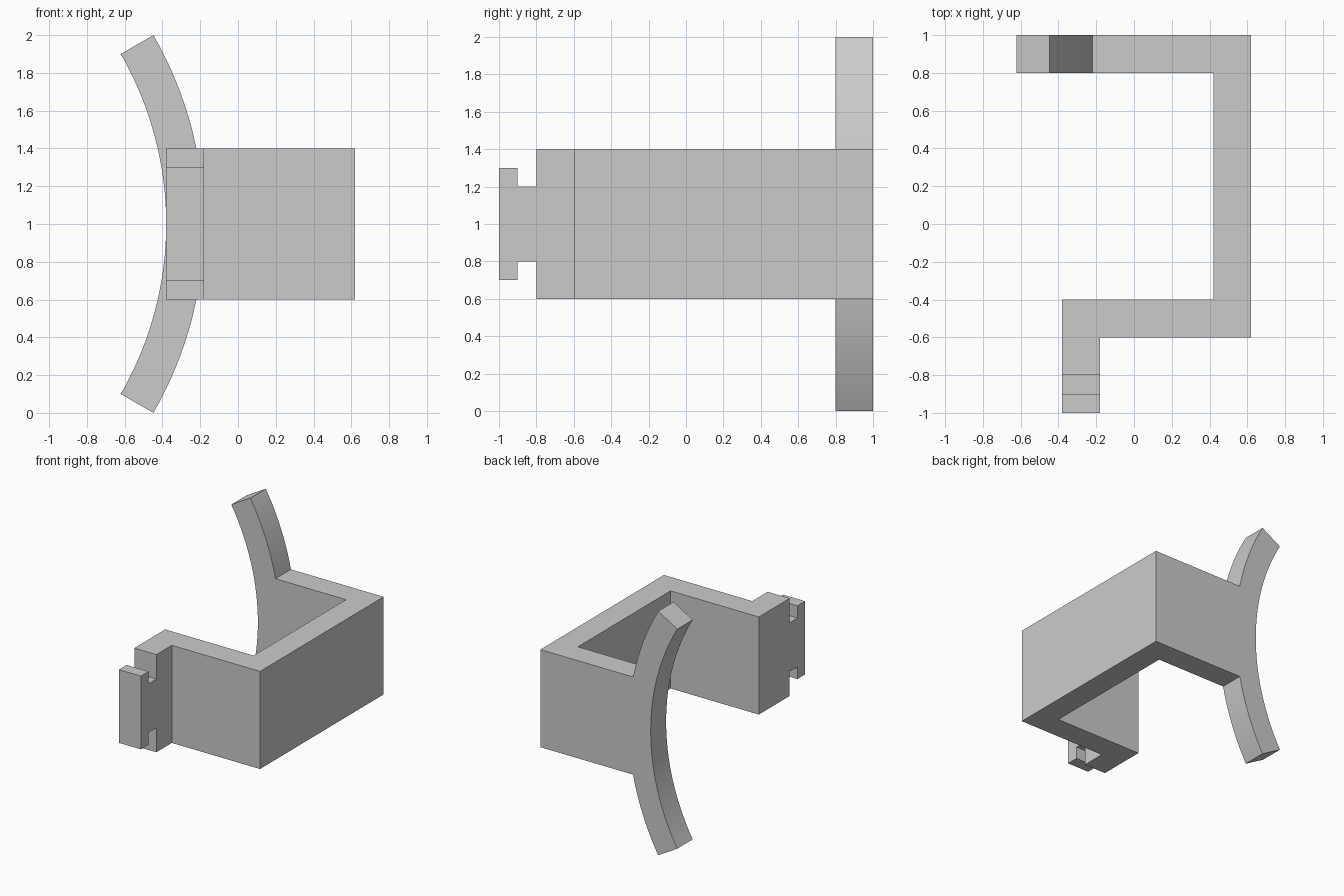
import bpy, bmesh, math
from mathutils import Vector

if "Cube" in bpy.data.objects:
    bpy.data.objects.remove(bpy.data.objects["Cube"])


def prism(name, profile, place, lo, hi):
    """Extrude a 2D profile between lo and hi; place(a, b, depth) gives xyz."""
    bm = bmesh.new()
    face = bm.faces.new([bm.verts.new(place(a, b, lo)) for a, b in profile])
    ext = bmesh.ops.extrude_face_region(bm, geom=[face])
    shift = Vector(place(0, 0, hi)) - Vector(place(0, 0, lo))
    bmesh.ops.translate(bm, vec=shift, verts=[v for v in ext["geom"] if isinstance(v, bmesh.types.BMVert)])
    bmesh.ops.recalc_face_normals(bm, faces=bm.faces)
    mesh = bpy.data.meshes.new(name)
    bm.to_mesh(mesh)
    bm.free()
    obj = bpy.data.objects.new(name, mesh)
    bpy.context.collection.objects.link(obj)
    return obj


def combine(target, other, operation):
    mod = target.modifiers.new(operation, 'BOOLEAN')
    mod.operation, mod.solver, mod.object = operation, 'EXACT', other
    bpy.context.view_layer.objects.active = target
    bpy.ops.object.modifier_apply(modifier=mod.name)
    bpy.data.objects.remove(other)


# Bent strip seen from above: back arm, spine, front arm and tab
plan = [(-0.28, 1), (0.62, 1), (0.62, -0.6), (-0.18, -0.6), (-0.18, -1), (-0.38, -1),
        (-0.38, -0.4), (0.42, -0.4), (0.42, 0.8), (-0.28, 0.8)]
bracket = prism("bracket", plan, lambda x, y, z: (x, y, z), 0.6, 1.4)

# Side outline that trims the tab into a notched T-shaped head
half = [(-1.1, 0.3), (-0.9, 0.3), (-0.9, 0.2), (-0.8, 0.2), (-0.8, 0.5), (1.1, 0.5)]
side = [(y, 1 + h) for y, h in half] + [(y, 1 - h) for y, h in reversed(half)]
combine(bracket, prism("tab_trim", side, lambda y, z, x: (x, y, z), -1, 1), 'INTERSECT')

# Curved 60 degree bar on the back arm
STEPS, CENTRE = 32, -2.18
angles = [math.radians(-30 + 60 * i / STEPS) for i in range(STEPS + 1)]
arc = [(CENTRE + 2 * math.cos(a), 1 + 2 * math.sin(a)) for a in angles]
arc += [(CENTRE + 1.8 * math.cos(a), 1 + 1.8 * math.sin(a)) for a in reversed(angles)]
combine(bracket, prism("curved_bar", arc, lambda x, z, y: (x, y, z), 0.8, 1), 'UNION')

# Merge coplanar faces, smooth only the curve
bm = bmesh.new()
bm.from_mesh(bracket.data)
bmesh.ops.remove_doubles(bm, verts=bm.verts, dist=1e-5)
bmesh.ops.dissolve_limit(bm, angle_limit=math.radians(0.3), verts=bm.verts, edges=bm.edges)
bm.to_mesh(bracket.data)
bm.free()
bpy.context.view_layer.objects.active = bracket
bracket.select_set(True)
bpy.ops.object.shade_smooth_by_angle(angle=math.radians(20))
